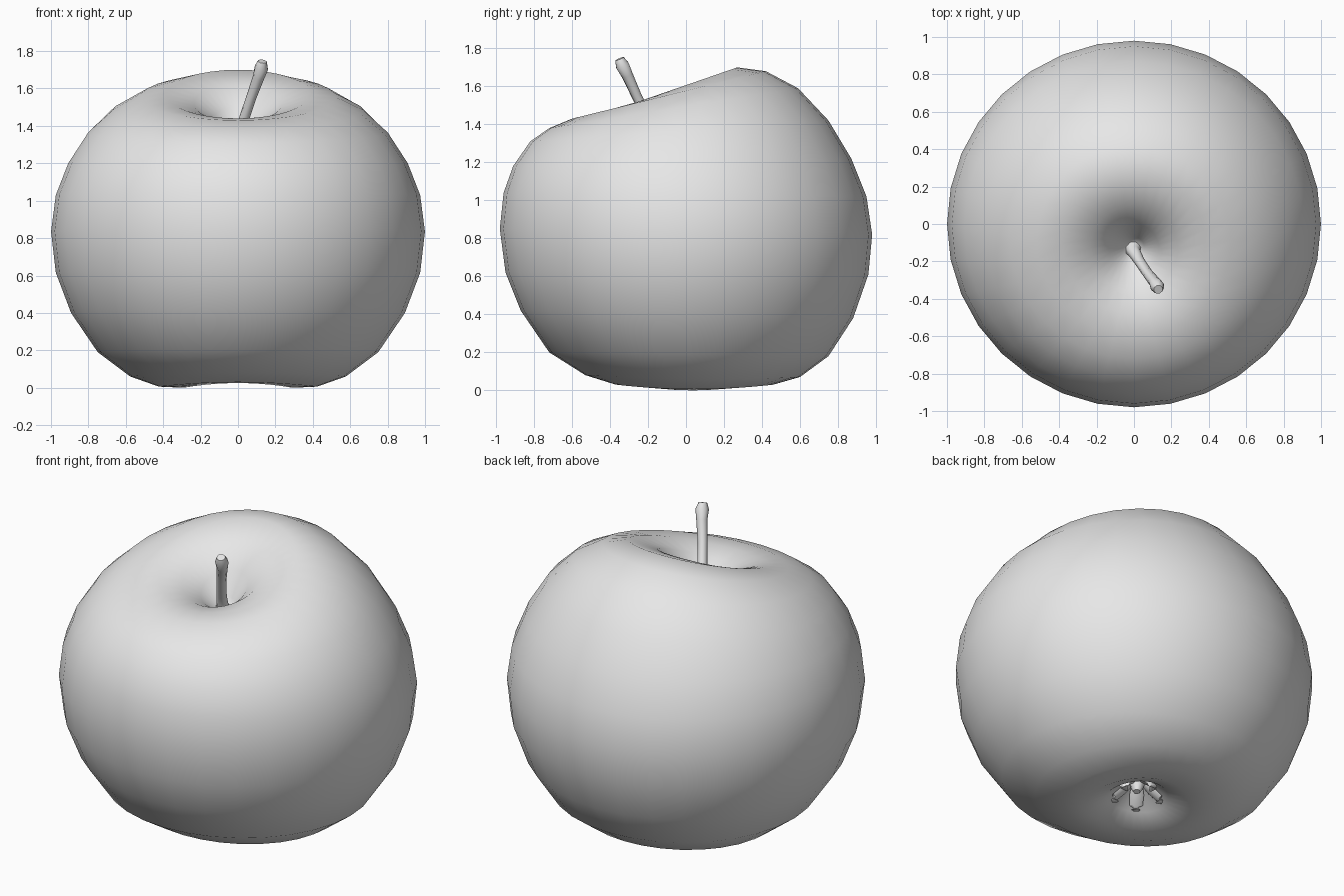
import bpy, bmesh, math
from mathutils import Vector

cube = bpy.data.objects.get("Cube")
if cube:
    bpy.data.objects.remove(cube, do_unlink=True)

grey = bpy.data.materials.new("plain grey")
grey.use_nodes = True
colour = (0.8, 0.8, 0.8, 1)
grey.diffuse_color = colour
grey.node_tree.nodes["Principled BSDF"].inputs["Base Color"].default_value = colour


def loft(name, rings, angle, cap=False):
    """Skin a list of closed rings into a smooth shaded object."""
    bm = bmesh.new()
    loops = [[bm.verts.new(p) for p in ring] for ring in rings]
    for low, high in zip(loops, loops[1:]):
        for i in range(len(low)):
            j = (i + 1) % len(low)
            bm.faces.new((low[i], low[j], high[j], high[i]))
    if cap:
        bm.faces.new(loops[0][::-1])
        bm.faces.new(loops[-1])
    bmesh.ops.remove_doubles(bm, verts=bm.verts[:], dist=0.0005)
    bmesh.ops.recalc_face_normals(bm, faces=bm.faces[:])
    mesh = bpy.data.meshes.new(name)
    bm.to_mesh(mesh)
    bm.free()
    mesh.materials.append(grey)
    obj = bpy.data.objects.new(name, mesh)
    bpy.context.collection.objects.link(obj)
    bpy.ops.object.select_all(action="DESELECT")
    bpy.context.view_layer.objects.active = obj
    obj.select_set(True)
    bpy.ops.object.shade_smooth_by_angle(angle=math.radians(angle))
    return obj


def tube(name, path, radii, sides, flat=1.0):
    """Tapered tube along a path, optionally flattened."""
    path = [Vector(p) for p in path]
    rings = []
    for k, (p, r) in enumerate(zip(path, radii)):
        d = (path[min(k + 1, len(path) - 1)] - path[max(k - 1, 0)]).normalized()
        u = d.cross(Vector((0, 0, 1))).normalized()
        v = d.cross(u)
        turns = [math.tau * i / sides for i in range(sides)]
        rings.append([p + u * r * math.cos(t) + v * r * flat * math.sin(t)
                      for t in turns])
    return loft(name, rings, 60, cap=True)


# Fruit body: back (y, z) and front (y, z) outlines, from bottom pit to top pit
outline = [
    (0.03, 0.16, 0.03, 0.16), (0.10, 0.15, -0.04, 0.15),
    (0.20, 0.07, -0.14, 0.07), (0.32, 0.025, -0.25, 0.025),
    (0.46, 0.03, -0.37, 0.03), (0.60, 0.07, -0.53, 0.08),
    (0.75, 0.18, -0.72, 0.20), (0.88, 0.38, -0.87, 0.42),
    (0.96, 0.61, -0.95, 0.62), (0.98, 0.82, -0.98, 0.85),
    (0.95, 1.02, -0.96, 1.04), (0.87, 1.22, -0.91, 1.18),
    (0.75, 1.42, -0.82, 1.31), (0.59, 1.59, -0.72, 1.38),
    (0.42, 1.68, -0.60, 1.43), (0.27, 1.70, -0.48, 1.44),
    (0.10, 1.62, -0.36, 1.42), (0.00, 1.50, -0.26, 1.37),
    (-0.07, 1.36, -0.18, 1.31), (-0.12, 1.28, -0.12, 1.28),
]
segments = 32
rings = []
for yb, zb, yf, zf in outline:
    ring = []
    for i in range(segments):
        t = math.tau * i / segments
        s, c = math.sin(t), math.cos(t)
        z = (zb + zf) / 2 + (zb - zf) / 2 * c
        z -= 0.03 * s * s * max(0, 1 - z / 0.15)   # lower feet at the sides
        ring.append((1.02 * (yb - yf) / 2 * s, (yb + yf) / 2 + (yb - yf) / 2 * c, z))
    rings.append(ring)
loft("fruit_body", rings, 80)

# Stem leaning to the front left, with a flared foot and knobbly tip
tube("stem",
     [(-0.01, -0.12, 1.26), (0.0, -0.15, 1.34), (0.03, -0.20, 1.43),
      (0.07, -0.26, 1.55), (0.11, -0.31, 1.66), (0.125, -0.335, 1.71),
      (0.13, -0.35, 1.745)],
     [0.06, 0.035, 0.028, 0.027, 0.031, 0.038, 0.025], 8)

# Withered sepals curling out of the bottom pit
for n in range(5):
    a = math.tau * n / 5 + 0.3
    path = [(r * math.cos(a), 0.03 + r * math.sin(a), z)
            for r, z in ((0.03, 0.165), (0.08, 0.12), (0.13, 0.08),
                         (0.14, 0.06), (0.11, 0.05))]
    tube(f"sepal_{n + 1}", path, [0.03, 0.04, 0.036, 0.025, 0.008], 6, flat=0.4)

# Small dried core between the sepals
tube("blossom_core", [(0.0, 0.03, 0.17), (0.005, 0.03, 0.12), (0.01, 0.035, 0.09)],
     [0.05, 0.035, 0.02], 8)
